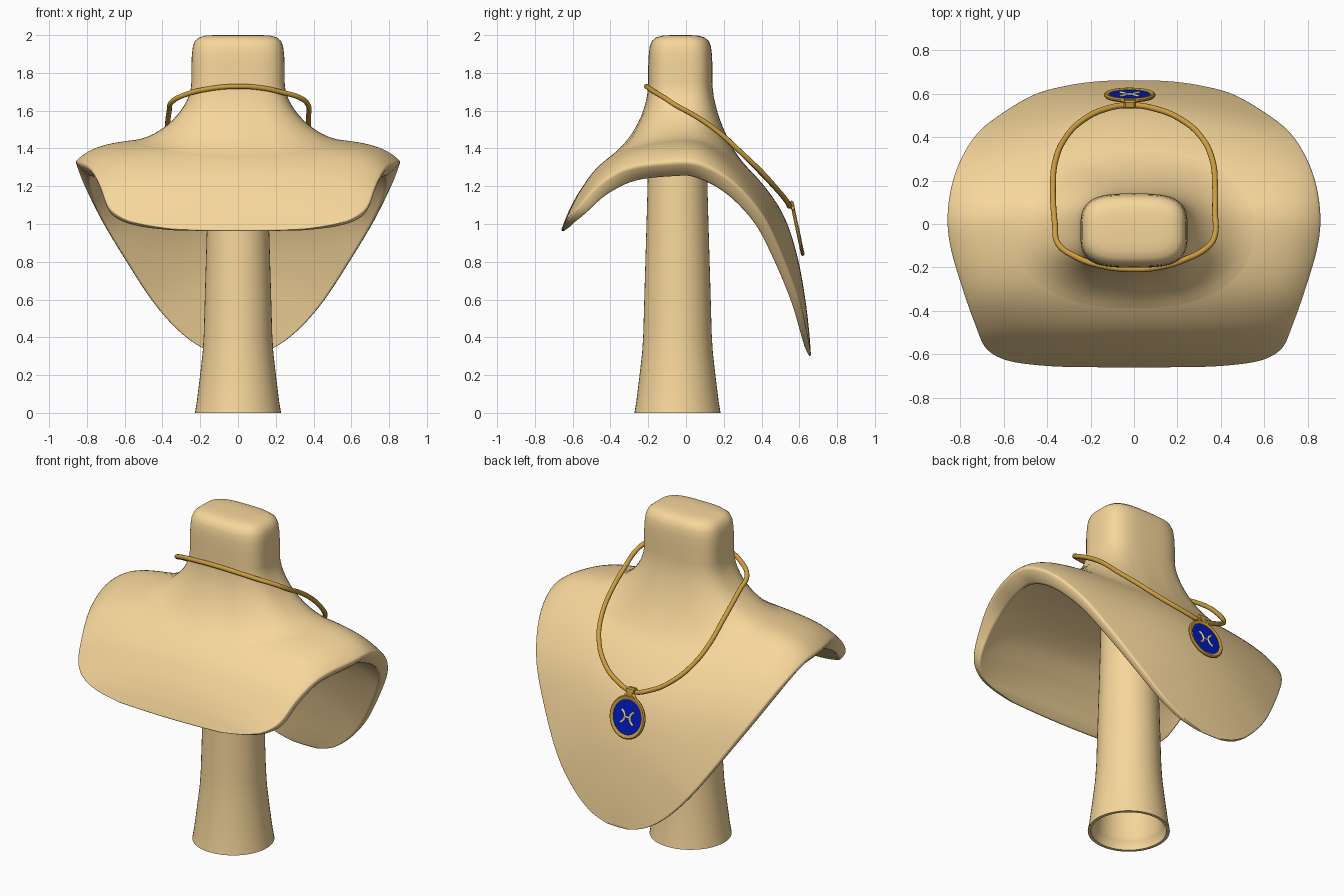
import bpy, bmesh, math
from math import cos, sin, pi
from mathutils import Vector, Matrix
from mathutils.bvhtree import BVHTree

if "Cube" in bpy.data.objects:
    bpy.data.objects.remove(bpy.data.objects["Cube"])


def material(name, rgb):
    m = bpy.data.materials.new(name)
    m.diffuse_color = (*rgb, 1)
    m.use_nodes = True
    m.node_tree.nodes["Principled BSDF"].inputs["Base Color"].default_value = m.diffuse_color
    return m


TAN = material("tan", (0.93, 0.68, 0.33))
GOLD = material("gold", (0.60, 0.34, 0.05))
BLUE = material("blue", (0.0, 0.01, 0.50))
PALE = material("pale_gold", (0.72, 0.66, 0.42))


def make(name, verts, faces, mat, angle=50):
    me = bpy.data.meshes.new(name)
    me.from_pydata([tuple(v) for v in verts], [], faces)
    bm = bmesh.new()
    bm.from_mesh(me)
    bmesh.ops.recalc_face_normals(bm, faces=bm.faces)
    bm.to_mesh(me)
    bm.free()
    ob = bpy.data.objects.new(name, me)
    bpy.context.collection.objects.link(ob)
    me.materials.append(mat)
    smooth(ob, angle)
    return ob


def smooth(ob, angle=50):
    bpy.ops.object.select_all(action='DESELECT')
    ob.select_set(True)
    bpy.context.view_layer.objects.active = ob
    bpy.ops.object.shade_smooth_by_angle(angle=math.radians(angle))


def grid_faces(rows, cols, wrap=False):
    return [(r*cols + c, r*cols + (c+1) % cols, (r+1)*cols + (c+1) % cols, (r+1)*cols + c)
            for r in range(rows-1) for c in range(cols if wrap else cols-1)]


def loft(name, rings, mat, caps=(True, True), angle=50):
    n = len(rings[0])
    faces = grid_faces(len(rings), n, True)
    if caps[0]:
        faces.append(tuple(range(n))[::-1])
    if caps[1]:
        faces.append(tuple(range((len(rings)-1)*n, len(rings)*n)))
    return make(name, [v for r in rings for v in r], faces, mat, angle)


def tube(name, pts, radius, mat, cyclic=False):
    cu = bpy.data.curves.new(name, 'CURVE')
    cu.dimensions = '3D'
    cu.bevel_depth, cu.bevel_resolution, cu.resolution_u = radius, 3, 8
    cu.use_fill_caps = True
    sp = cu.splines.new('BEZIER')
    sp.bezier_points.add(len(pts) - 1)
    for b, p in zip(sp.bezier_points, pts):
        b.co = p
        b.handle_left_type = b.handle_right_type = 'AUTO'
    sp.use_cyclic_u = cyclic
    ob = bpy.data.objects.new(name, cu)
    bpy.context.collection.objects.link(ob)
    cu.materials.append(mat)
    bpy.ops.object.select_all(action='DESELECT')
    ob.select_set(True)
    bpy.context.view_layer.objects.active = ob
    bpy.ops.object.convert(target='MESH')
    ob = bpy.context.object
    smooth(ob, 60)
    return ob


def superellipse(a, rx, ry, n):
    f = lambda v: math.copysign(abs(v) ** (2/n), v)
    return rx*f(cos(a)), ry*f(sin(a))


def catmull(tab, t):
    i = min(int(t), len(tab)-2)
    u = t - i
    g = lambda k: Vector(tab[max(0, min(len(tab)-1, k))])
    a, b, c, d = g(i-1), g(i), g(i+1), g(i+2)
    return 0.5*(2*b + (c-a)*u + (2*a-5*b+4*c-d)*u*u + (3*b-a-3*c+d)*u**3)


# shoulder shell: centre line (y, z), rim (x, y, z), edge curl, thickness
SPINE = [
    (-.662, .965, .34, -.658, .972, 0, .015), (-.645, 1.01, .50, -.645, .995, 0, .03),
    (-.615, 1.08, .61, -.622, 1.03, 0, .04), (-.56, 1.18, .69, -.57, 1.09, .2, .055),
    (-.46, 1.31, .735, -.47, 1.20, .6, .075), (-.30, 1.42, .79, -.32, 1.29, 1, .10),
    (-.10, 1.475, .855, -.10, 1.32, 1, .11), (.10, 1.465, .865, .07, 1.315, 1, .11),
    (.28, 1.34, .825, .25, 1.22, .6, .085), (.42, 1.195, .735, .41, 1.04, .2, .065),
    (.525, 1.03, .61, .512, .83, 0, .055), (.592, .82, .46, .598, .60, 0, .045),
    (.632, .60, .32, .636, .44, 0, .035), (.653, .42, .19, .655, .345, 0, .025),
    (.662, .30, .07, .662, .305, 0, .012)]
H, SUB = 14, 4
verts, weights = [], []
rows = (len(SPINE)-1)*SUB + 1
for r in range(rows):
    cy, cz, ex, ey, ez, k, thick = catmull(SPINE, r/SUB)
    for c in range(-H, H+1):
        u = 1 - (1 - abs(c)/H)**1.6
        f = k*(.45*u**1.5 + .55*u**10) + (1-k)*u**2
        verts.append((math.copysign(u*ex, c), cy + (ey-cy)*f, cz + (ez-cz)*f))
        weights.append(max(.1, thick/.11))
shell_faces = grid_faces(rows, 2*H+1)
bvh = BVHTree.FromPolygons(verts, shell_faces)
shell = make("shoulder_shell", verts, shell_faces, TAN, 80)
if sum(p.normal.z for p in shell.data.polygons) < 0:
    shell.data.flip_normals()
vg = shell.vertex_groups.new(name="thickness")
for i, w in enumerate(weights):
    vg.add([i], w, 'REPLACE')
m = shell.modifiers.new("thickness", 'SOLIDIFY')
m.thickness, m.offset, m.vertex_group = .11, -1, "thickness"
m = shell.modifiers.new("round_rim", 'SUBSURF')
m.levels = m.render_levels = 1

# neck: straight rounded block that flares onto the shell
N, CY = 64, -.03
rings = [[(x, y+CY, z) for x, y in (superellipse(2*pi*i/N, .247-d, .17-d, 3.3) for i in range(N))]
         for z, d in ((2, .12), (1.997, .075), (1.988, .042), (1.97, .02), (1.94, .008),
                      (1.90, .003), (1.84, 0))]
STEPS = 12
flare = [[] for _ in range(STEPS+1)]
for i in range(N):
    a = 2*pi*i/N
    x, y = superellipse(a, .247, .17, 3.3)
    p0 = Vector((x, y+CY, 1.75))
    x, y = superellipse(a, .55, .36, 2.3)
    hit, nor, _, _ = bvh.ray_cast(Vector((x, y+CY, 3)), Vector((0, 0, -1)))
    out = Vector((hit.x-p0.x, hit.y-p0.y, 0))
    t1 = (out - nor*out.dot(nor)).normalized() * .42
    t0 = Vector((0, 0, -.42))
    for s in range(STEPS+1):
        t = s/STEPS
        flare[s].append((2*t**3-3*t*t+1)*p0 + (t**3-2*t*t+t)*t0
                        + (3*t*t-2*t**3)*hit + (t**3-t*t)*t1)
loft("neck", rings + flare, TAN, (True, False), 60)

# hollow stand post
PROFILE = [(.14, 1.2), (.145, .6), (.16, .35), (.188, .07), (.195, .05), (.208, .03), (.21, 0),
           (.228, 0), (.218, .06), (.203, .18), (.187, .32), (.181, .42), (.173, .7), (.164, 1),
           (.158, 1.22), (.155, 1.41)]
loft("stand_post", [[(r*cos(2*pi*i/48), r*sin(2*pi*i/48) - .045, z) for i in range(48)]
                    for r, z in PROFILE], TAN)

# necklace cord
tube("necklace_cord", [
    (-.02, .547, 1.095), (.10, .53, 1.125), (.21, .485, 1.18), (.31, .40, 1.275),
    (.362, .29, 1.38), (.373, .18, 1.48), (.373, .06, 1.565), (.37, -.06, 1.632),
    (.34, -.105, 1.662), (.23, -.165, 1.698), (.11, -.20, 1.722), (-.02, -.208, 1.728),
    (-.15, -.192, 1.716), (-.27, -.15, 1.688), (-.35, -.09, 1.647), (-.364, 0, 1.60),
    (-.373, .18, 1.48), (-.362, .29, 1.38), (-.32, .39, 1.28), (-.24, .475, 1.19),
    (-.13, .53, 1.125)], .0135, GOLD, True)

# pendant, built flat and then tilted to lie against the chest
PLACE = Matrix.Translation((-.02, .592, .955)) @ Matrix.Rotation(math.radians(-78), 4, 'X')


def place(ob):
    ob.data.transform(PLACE)
    return ob


def oval(r, z, n=48):
    return [(r*cos(2*pi*i/n), 1.07*r*sin(2*pi*i/n), z) for i in range(n)]


place(loft("pendant_rim", [oval(r, z) for r, z in (
    (.095, -.008), (.112, -.008), (.118, -.002), (.118, .005), (.112, .011),
    (.102, .011), (.095, .006), (.095, 0))], GOLD, angle=40))
place(loft("pendant_enamel", [oval(.097, 0), oval(.097, .004)], BLUE))

# simple raised ornament: two arcs and a bar
for side, label in ((-1, "left"), (1, "right")):
    place(tube("ornament_arc_" + label,
               [(side*(.060 - .042*cos(a)), .042*sin(a), .005)
                for a in (-1.15, -.6, 0, .6, 1.15)], .007, PALE))
    place(tube("rim_lug_" + label, [(side*.035, -.118, .002), (side*.02, -.132, .002),
                                    (0, -.136, .002)], .009, GOLD))
place(tube("ornament_bar", [(-.02, 0, .005), (.02, 0, .005)], .006, PALE))

# tapered bail that hangs the pendant on the cord
place(loft("bail", [[(sx*w, y, z + sz*d) for sx, sz in ((-1, -1), (1, -1), (1, 1), (-1, 1))]
                    for y, w, d, z in ((-.172, .02, .012, -.008), (-.164, .027, .019, -.008),
                                       (-.146, .021, .017, -.004), (-.122, .009, .008, .002))],
           GOLD, angle=30))
